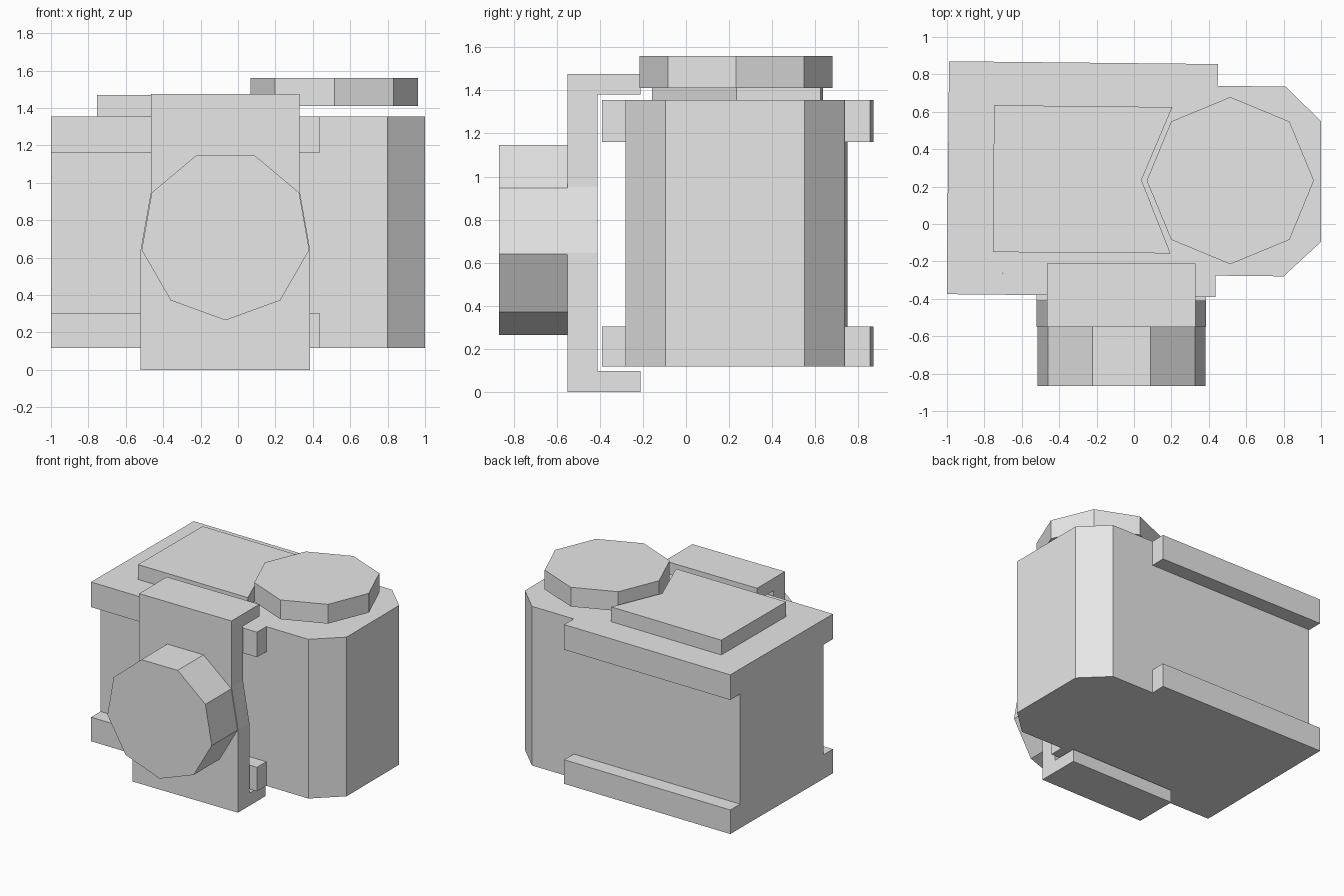
import bpy
import bmesh
from math import sin, cos, tau
from mathutils import Vector

cube = bpy.data.objects.get("Cube")
if cube:
    bpy.data.objects.remove(cube, do_unlink=True)

grey = bpy.data.materials.new("plain grey")
grey.use_nodes = True
grey.diffuse_color = (0.8, 0.8, 0.8, 1)
grey.node_tree.nodes["Principled BSDF"].inputs["Base Color"].default_value = (0.8, 0.8, 0.8, 1)


def prism(name, outline, low, high, axis="z"):
    """Extrude a flat outline along z (outline is x, y) or y (outline is x, z)."""
    def place(p, d):
        return Vector((p[0], p[1], d)) if axis == "z" else Vector((p[0], d, p[1]))
    bm = bmesh.new()
    face = bm.faces.new([bm.verts.new(place(p, low)) for p in outline])
    made = bmesh.ops.extrude_face_region(bm, geom=[face])["geom"]
    offset = place((0, 0), high - low)
    bmesh.ops.translate(bm, vec=offset,
                        verts=[g for g in made if isinstance(g, bmesh.types.BMVert)])
    bmesh.ops.recalc_face_normals(bm, faces=bm.faces)
    mesh = bpy.data.meshes.new(name)
    bm.to_mesh(mesh)
    bm.free()
    mesh.materials.append(grey)
    obj = bpy.data.objects.new(name, mesh)
    bpy.context.collection.objects.link(obj)
    return obj


def rectangle(x0, x1, y0, y1):
    return [(x0, y0), (x1, y0), (x1, y1), (x0, y1)]


def polygon(cx, cy, radius, sides, start):
    angles = [start + tau * i / sides for i in range(sides)]
    return [(cx + radius * cos(a), cy + radius * sin(a)) for a in angles]


# Main body with chamfered grip end
bottom, top = 0.118, 1.355
prism("body", [(-1, -0.26), (0.8, -0.28), (1, -0.095), (1, 0.55),
               (0.81, 0.735), (-0.99, 0.75)], bottom, top)

# Rails along the upper and lower edges, front and back
front_rail = [(-1, -0.375), (0.435, -0.39), (0.437, -0.276), (-1, -0.26)]
back_rail = [(-0.99, 0.75), (0.447, 0.738), (0.45, 0.855), (-0.99, 0.87)]
for side, outline in (("front", front_rail), ("back", back_rail)):
    prism(f"{side}_lower_rail", outline, bottom, 0.305)
    prism(f"{side}_upper_rail", outline, 1.16, top)

# Raised top panel, notched around the dial
prism("top_panel", [(-0.755, -0.15), (0.195, -0.157), (0.04, 0.235),
                    (0.205, 0.625), (-0.748, 0.635)], top, 1.47)

# Eight-sided dial
prism("top_dial", polygon(0.515, 0.232, 0.447, 8, 0), 1.41, 1.56)

# Front plate, wider at the foot, with lips folded back over the body
prism("front_plate", [(-0.52, 0), (0.385, 0), (0.385, 0.645), (0.33, 0.955),
                      (0.33, 1.475), (-0.465, 1.475), (-0.465, 0.955),
                      (-0.52, 0.645)], -0.55, -0.41, "y")
prism("front_plate_upper_lip", rectangle(-0.465, 0.33, -0.41, -0.21), 1.38, 1.475)
prism("front_plate_lower_lip", rectangle(-0.52, 0.385, -0.41, -0.21), 0, 0.098)

# Nine-sided lens barrel
prism("lens", polygon(-0.067, 0.72, 0.455, 9, -tau / 4), -0.867, -0.55, "y")
